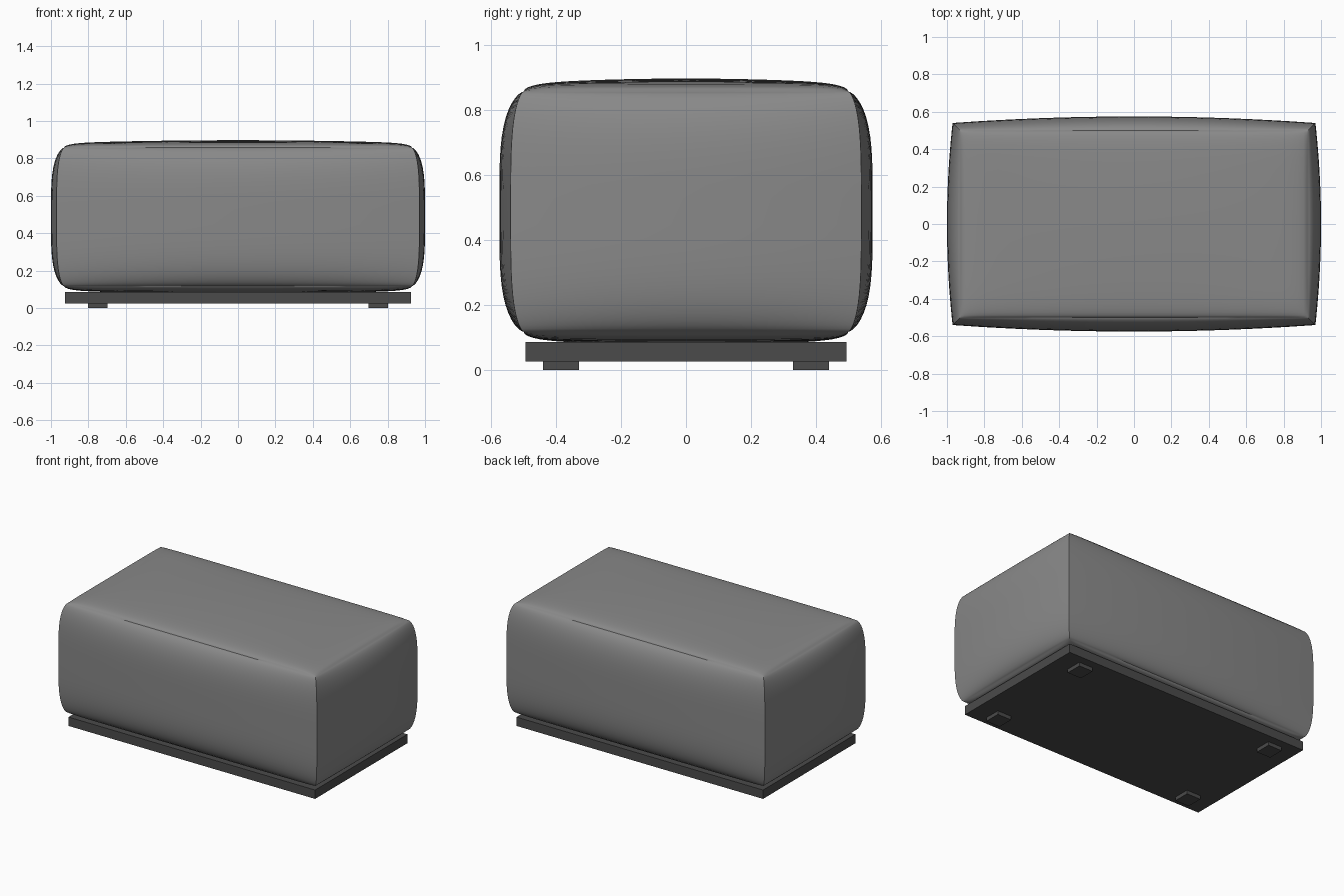
import bpy, bmesh
from math import sin, pi

cube = bpy.data.objects.get("Cube")
if cube:
    bpy.data.objects.remove(cube, do_unlink=True)


def material(name, value):
    m = bpy.data.materials.new(name)
    m.use_nodes = True
    colour = (value, value, value, 1)
    m.diffuse_color = colour
    m.node_tree.nodes["Principled BSDF"].inputs["Base Color"].default_value = colour
    return m


fabric = material("grey_fabric", 0.25)
plinth = material("dark_grey_plinth", 0.07)

HALF_X, HALF_Y, HALF_Z, MID_Z = 0.93, 0.50, 0.37, 0.487
STEPS = 28


def finish(bm, name, mat):
    bmesh.ops.recalc_face_normals(bm, faces=bm.faces)
    mesh = bpy.data.meshes.new(name)
    bm.to_mesh(mesh)
    bm.free()
    mesh.materials.append(mat)
    obj = bpy.data.objects.new(name, mesh)
    bpy.context.collection.objects.link(obj)
    return obj


def panel(bm, shape):
    """Grid panel, sampled more densely towards its edges."""
    t = [sin(pi / 2 * (2 * i / STEPS - 1)) for i in range(STEPS + 1)]
    rows = [[bm.verts.new(shape(u, v)) for u in t] for v in t]
    for a, b in zip(rows, rows[1:]):
        for i in range(STEPS):
            bm.faces.new((a[i], a[i + 1], b[i + 1], b[i]))


def roll(w):
    """Upholstered edge profile: full in the middle, tucked in at the rim."""
    return max(0, 1 - w ** 4) ** 0.65


def long_side(sign):
    def shape(u, w):
        s = roll(w)
        return (u * (HALF_X + 0.04 * s),
                sign * (HALF_Y + s * (0.04 + 0.035 * (1 - u * u))),
                MID_Z + HALF_Z * w)
    return shape


def short_side(sign):
    def shape(u, w):
        s = roll(w)
        return (sign * (HALF_X + s * (0.04 + 0.03 * (1 - u * u))),
                u * (HALF_Y + 0.04 * s),
                MID_Z + HALF_Z * w)
    return shape


def cushion_face(sign):
    def shape(u, v):
        rim = max(0, (1 - abs(u) ** 16) * (1 - abs(v) ** 10)) ** 0.5
        dome = (1 - u * u) * (1 - v * v)
        return (u * HALF_X, v * HALF_Y,
                MID_Z + sign * (HALF_Z + 0.025 * rim + 0.015 * dome))
    return shape


# Padded body: four bulging sides, domed top and bottom
bm = bmesh.new()
for sign in (-1, 1):
    for maker in (long_side, short_side, cushion_face):
        panel(bm, maker(sign))
bmesh.ops.remove_doubles(bm, verts=bm.verts, dist=0.0001)
body = finish(bm, "padded_body", fabric)
bpy.ops.object.select_all(action='DESELECT')
body.select_set(True)
bpy.context.view_layer.objects.active = body
bpy.ops.object.shade_smooth_by_angle(angle=0.7)


def box(name, centre, size):
    bm = bmesh.new()
    bmesh.ops.create_cube(bm, size=1)
    bmesh.ops.scale(bm, vec=size, verts=bm.verts)
    bmesh.ops.translate(bm, vec=centre, verts=bm.verts)
    finish(bm, name, plinth)


# Plinth board and four low feet
box("plinth_board", (0, 0, 0.055), (1.85, 0.99, 0.06))
for x, side in ((-0.75, "right"), (0.75, "left")):
    for y, end in ((-0.385, "front"), (0.385, "back")):
        box(f"{end}_{side}_foot", (x, y, 0.0125), (0.105, 0.11, 0.025))
